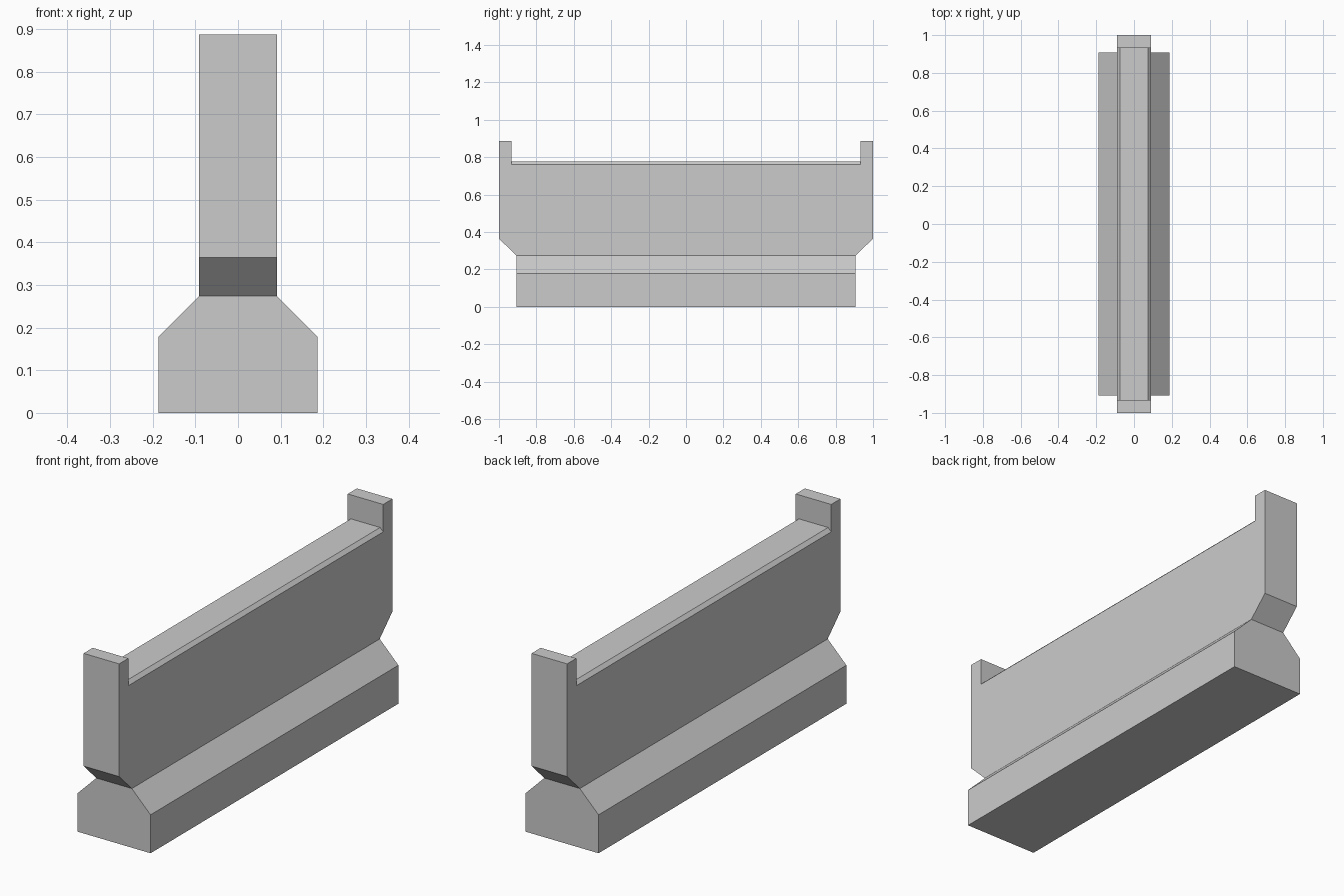
import bpy, bmesh
from mathutils import Vector

if "Cube" in bpy.data.objects:
    bpy.data.objects.remove(bpy.data.objects["Cube"])

concrete = bpy.data.materials.new("concrete_grey")
concrete.diffuse_color = (0.6, 0.6, 0.6, 1)
concrete.use_nodes = True
concrete.node_tree.nodes["Principled BSDF"].inputs["Base Color"].default_value = concrete.diffuse_color


def prism(name, profile, start, sweep):
    """Extrude a planar profile along a sweep vector."""
    bm = bmesh.new()
    face = bm.faces.new([bm.verts.new(Vector(p) + Vector(start)) for p in profile])
    top = bmesh.ops.extrude_face_region(bm, geom=[face])["geom"]
    bmesh.ops.translate(bm, vec=sweep, verts=[v for v in top if isinstance(v, bmesh.types.BMVert)])
    bmesh.ops.recalc_face_normals(bm, faces=bm.faces)
    mesh = bpy.data.meshes.new(name)
    bm.to_mesh(mesh)
    bm.free()
    mesh.materials.append(concrete)
    obj = bpy.data.objects.new(name, mesh)
    bpy.context.collection.objects.link(obj)
    return obj


def mirrored(half):
    """Complete a profile of (across, height) points by mirroring it."""
    return half + [(-a, z) for a, z in reversed(half)]


HALF = 0.091    # half thickness of the wall
FOOT = 0.907    # half length of the footing
POST = 0.933    # inner side of the end posts

# Footing with sloped shoulders
foot = mirrored([(0.187, 0), (0.187, 0.178), (HALF, 0.274)])
prism("footing", [(x, 0, z) for x, z in foot], (0, -FOOT, 0), (0, 2 * FOOT, 0))

# Wall with undercut ends and raised end posts
wall = mirrored([(FOOT, 0.274), (1, 0.365), (1, 0.887), (POST, 0.887), (POST, 0.76)])
prism("wall", [(0, y, z) for y, z in wall], (-HALF, 0, 0), (2 * HALF, 0, 0))

# Chamfered coping between the posts
cap = mirrored([(HALF, 0.76), (0.075, 0.776)])
prism("coping", [(x, 0, z) for x, z in cap], (0, -POST, 0), (0, 2 * POST, 0))
